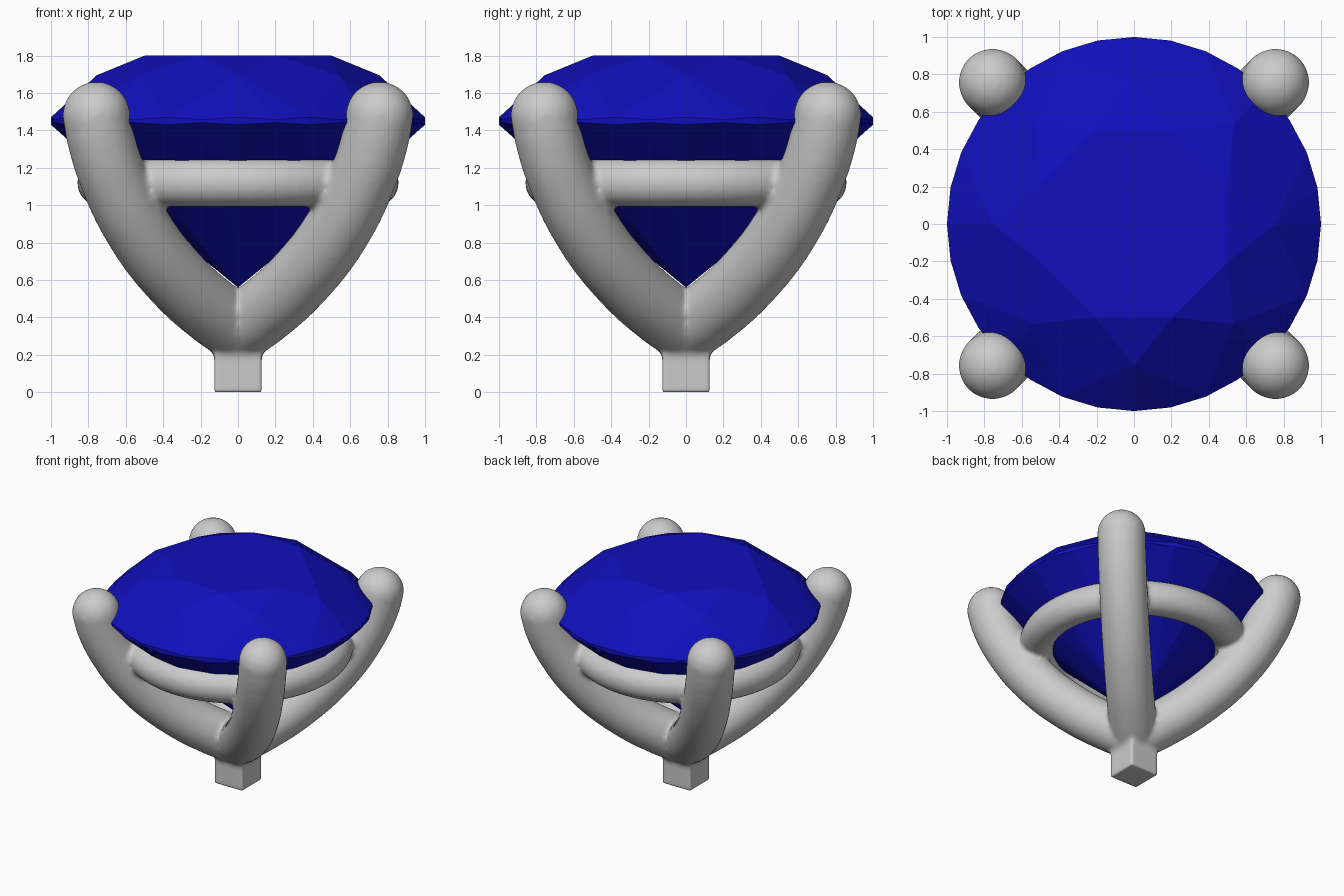
import bpy, bmesh
from math import pi, sin, cos

if "Cube" in bpy.data.objects:
    bpy.data.objects.remove(bpy.data.objects["Cube"])

# ---------- gemstone: faceted round brilliant ----------
bm = bmesh.new()

def ring(n, r, z, offset=0.0):
    return [bm.verts.new((r * cos(2 * pi * i / n + offset), r * sin(2 * pi * i / n + offset), z))
            for i in range(n)]

N = 32
table = ring(8, 0.54, 1.8, pi / 8)
star = ring(8, 0.755, 1.695)
girdle_top = ring(N, 1.0, 1.47)
girdle_low = ring(N, 1.0, 1.43)
lower = ring(8, 0.24, 0.755)
culet = bm.verts.new((0, 0, 0.56))
for i in range(N):                                   # scalloped girdle edges
    if i % 2:
        girdle_top[i].co.z -= 0.012
        girdle_low[i].co.z += 0.012

bm.faces.new(table)
for i in range(8):
    j = (i + 1) % 8
    a = 4 * i                                        # girdle index below star point i
    bm.faces.new((table[i - 1], star[i], table[i]))
    bm.faces.new((table[i], star[i], girdle_top[a + 2], star[j]))
    bm.faces.new((culet, lower[j], girdle_low[a + 2], lower[i]))
    for k in (a - 2, a - 1, a, a + 1):               # half facets around each star point
        m = (k + 1) % N
        k %= N
        bm.faces.new((star[i], girdle_top[k], girdle_top[m]))
        bm.faces.new((lower[i], girdle_low[m], girdle_low[k]))
for k in range(N):
    m = (k + 1) % N
    bm.faces.new((girdle_top[k], girdle_low[k], girdle_low[m], girdle_top[m]))
bmesh.ops.recalc_face_normals(bm, faces=bm.faces[:])
mesh = bpy.data.meshes.new("gemstone")
bm.to_mesh(mesh)
bm.free()
gem = bpy.data.objects.new("gemstone", mesh)
bpy.context.collection.objects.link(gem)
blue = bpy.data.materials.new("blue_gem")
blue.diffuse_color = (0.005, 0.005, 0.5, 1)
blue.use_nodes = True
blue.node_tree.nodes["Principled BSDF"].inputs["Base Color"].default_value = blue.diffuse_color
mesh.materials.append(blue)

# ---------- setting: four curved prongs ----------
path = [(0.0, 0.34), (0.12, 0.42), (0.34, 0.62), (0.53, 0.87), (0.66, 1.13), (0.735, 1.36), (0.757, 1.48)]
R = 0.181
curve = bpy.data.curves.new("prongs", 'CURVE')
curve.dimensions = '3D'
curve.bevel_depth = R
curve.bevel_resolution = 8
curve.use_fill_caps = True
corners = [(x, y) for x in (-1, 1) for y in (-1, 1)]
for sx, sy in corners:
    s = curve.splines.new('BEZIER')
    s.bezier_points.add(len(path) - 1)
    for p, (d, z) in zip(s.bezier_points, path):
        p.co = (d * sx, d * sy, z)
        p.handle_left_type = p.handle_right_type = 'AUTO'
setting = bpy.data.objects.new("setting", curve)
bpy.context.collection.objects.link(setting)
bpy.context.view_layer.objects.active = setting
setting.select_set(True)
bpy.ops.object.convert(target='MESH')
setting = bpy.context.object
parts = [setting]

# rounded prong tips and the rounded base joint
for x, y, z in [(0.757 * sx, 0.757 * sy, 1.48) for sx, sy in corners] + [(0, 0, 0.36)]:
    bpy.ops.mesh.primitive_uv_sphere_add(segments=32, ring_count=16, radius=R, location=(x, y, z))
    parts.append(bpy.context.object)

# support ring under the stone
bpy.ops.mesh.primitive_torus_add(major_radius=0.73, minor_radius=0.131, major_segments=64,
                                 minor_segments=20, location=(0, 0, 1.122))
parts.append(bpy.context.object)

# square peg
bpy.ops.mesh.primitive_cube_add(size=1, location=(0, 0, 0.2))
peg = bpy.context.object
peg.scale = (0.252, 0.252, 0.4)
parts.append(peg)

# fuse everything into one softly blended casting
bpy.ops.object.select_all(action='DESELECT')
for o in parts:
    o.select_set(True)
bpy.context.view_layer.objects.active = setting
bpy.ops.object.join()
setting.name = "prong_setting"
remesh = setting.modifiers.new("fuse", 'REMESH')
remesh.mode = 'VOXEL'
remesh.voxel_size = 0.018
remesh.use_smooth_shade = True
smooth = setting.modifiers.new("blend", 'SMOOTH')
smooth.factor = 0.5
smooth.iterations = 8
